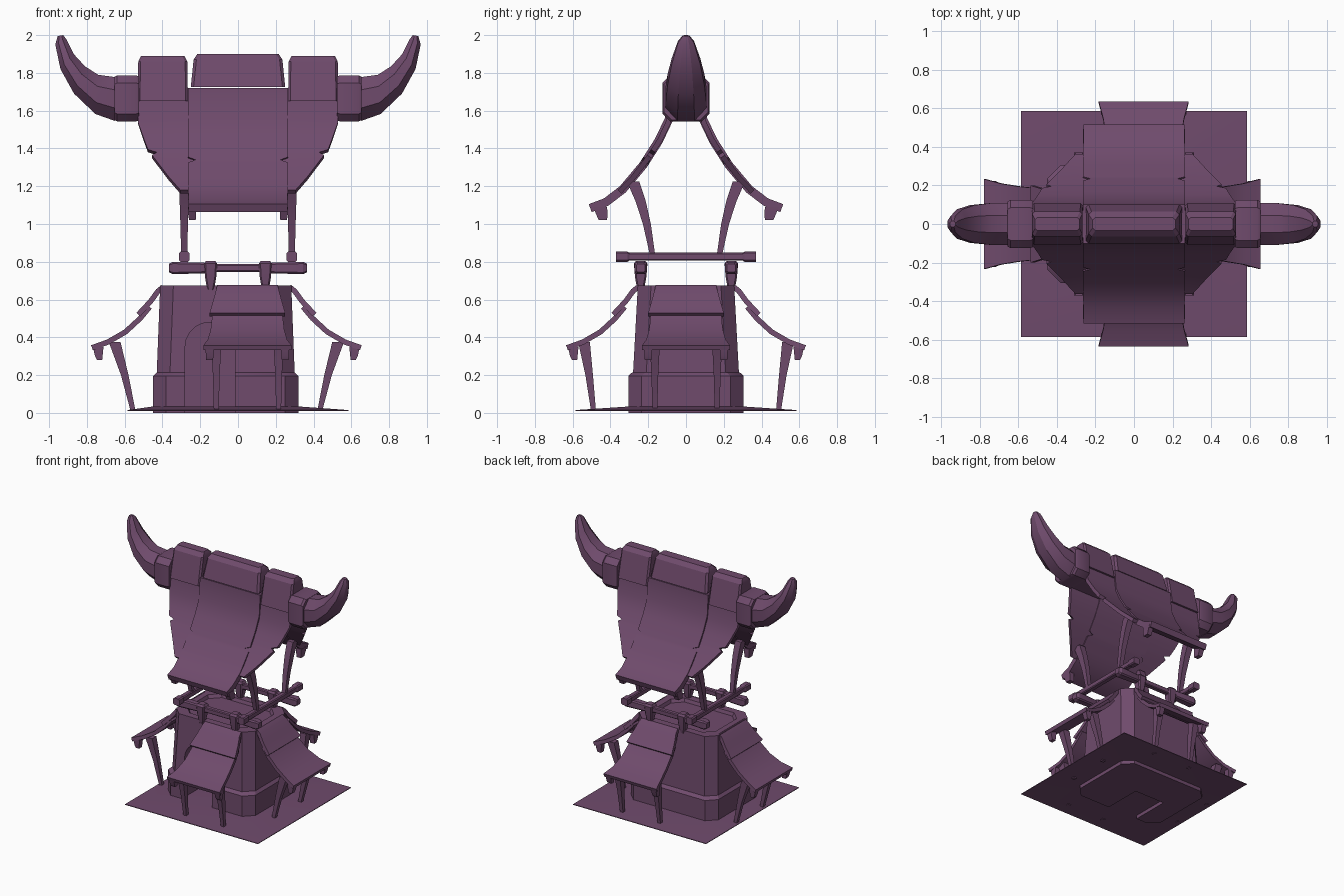
import bpy, bmesh
from math import pi, sin, cos, radians
from mathutils import Vector

cube = bpy.data.objects.get("Cube")
if cube:
    bpy.data.objects.remove(cube, do_unlink=True)

COLOUR = (0.16, 0.07, 0.151, 1)
purple = bpy.data.materials.new("dusty_purple")
purple.use_nodes = True
purple.diffuse_color = COLOUR
purple.node_tree.nodes["Principled BSDF"].inputs["Base Color"].default_value = COLOUR


def loft(name, rings, angle=0, loc=(0, 0, 0)):
    """Skin a list of equal rings and cap both ends."""
    bm = bmesh.new()
    loops = [[bm.verts.new(p) for p in ring] for ring in rings]
    n = len(loops[0])
    for a, b in zip(loops, loops[1:]):
        for i in range(n):
            j = (i + 1) % n
            bm.faces.new((a[i], a[j], b[j], b[i]))
    bm.faces.new(loops[0])
    bm.faces.new(loops[-1])
    bmesh.ops.recalc_face_normals(bm, faces=bm.faces)
    mesh = bpy.data.meshes.new(name)
    bm.to_mesh(mesh)
    bm.free()
    mesh.materials.append(purple)
    ob = bpy.data.objects.new(name, mesh)
    bpy.context.collection.objects.link(ob)
    ob.rotation_euler.z = angle
    ob.location = loc
    return ob


def octagon(a, b, c):
    """Rectangle of half sizes a, b with corners cut by c."""
    return [(a, b - c), (a - c, b), (c - a, b), (-a, b - c),
            (-a, c - b), (c - a, -b), (a - c, -b), (a, c - b)]


def stack(name, levels, cut, cx=0):
    """Chamfered block from (z, half x, half y) levels."""
    return loft(name, [[(cx + x, y, z) for x, y in octagon(a, b, min(cut, b * 0.6))]
                       for z, a, b in levels])


def beam(name, levels, angle, loc):
    """Bar along local x from (x, half thickness) levels."""
    return loft(name, [[(x, y, z) for y, z in octagon(h, h, h * 0.3)]
                       for x, h in levels], angle, loc)


def sheet(name, rows, thick, angle=0, loc=(0, 0, 0)):
    """Curved roof sheet from (out, z, x0, x1) rows, facing local -y."""
    rings = []
    for i, (out, z, x0, x1) in enumerate(rows):
        p, q = rows[max(i - 1, 0)], rows[min(i + 1, len(rows) - 1)]
        normal = Vector((p[1] - q[1], q[0] - p[0])).normalized() * thick
        o, w = out - normal.x, z - normal.y
        rings.append([(x0, -out, z), (x1, -out, z), (x1, -o, w), (x0, -o, w)])
    return loft(name, rings, angle, loc)


def leg(name, path, x, angle, loc=(0, 0, 0)):
    """Tapered curved post or bracket from (out, z, depth half, width half) rows."""
    return loft(name, [[(x + w, -o - d, z), (x - w, -o - d, z),
                        (x - w, -o + d, z), (x + w, -o + d, z)]
                       for o, z, d, w in path], angle, loc)


# Ground plate, rising slightly towards the tower
outer, inner = (-0.585, 0.585, 0.585), (-0.45, 0.32, 0.3)
loft("ground_plate", [[(a, -h, z), (b, -h, z), (b, h, z), (a, h, z)]
                      for (a, b, h), z in ((inner, 0.028), (outer, 0.01),
                                           (outer, 0.015), (inner, 0.034))])

# Tower with a plinth, a sunken top and an arched doorway
tower = stack("tower", [(0, 0.385, 0.305), (0.195, 0.385, 0.305), (0.21, 0.37, 0.29),
                        (0.215, 0.365, 0.28), (0.675, 0.347, 0.255),
                        (0.675, 0.29, 0.2), (0.65, 0.28, 0.19)], 0.07, -0.065)
arch = [(-0.28, -0.1), (-0.28, 0.35)]
arch += [(-0.148 - 0.132 * cos(t * pi / 10), 0.35 + 0.13 * sin(t * pi / 10)) for t in range(1, 10)]
arch += [(-0.016, 0.35), (-0.016, -0.1)]
cutter = loft("door_cutter", [[(x, y, z) for x, z in arch] for y in (-0.6, 0.0)])
cutter.hide_render = True
mod = tower.modifiers.new("doorway", "BOOLEAN")
mod.operation, mod.solver, mod.object = "DIFFERENCE", "EXACT", cutter
bpy.context.view_layer.objects.active = tower
bpy.ops.object.modifier_apply(modifier=mod.name)
bpy.data.objects.remove(cutter, do_unlink=True)

# Four two-tier awnings on legs, with the leg foot and head distances
awnings = [("front", 0, (0.05, -0.635, 0), -0.145, -0.095),
           ("back", pi, (0.05, 0.635, 0), -0.145, -0.095),
           ("left", pi / 2, (0.655, 0, 0), -0.222, -0.125),
           ("right", -pi / 2, (-0.778, 0, 0), -0.222, -0.125)]
for side, ang, loc, foot, head in awnings:
    upper = [(-0.375, 0.678, 0.16), (-0.345, 0.655, 0.165), (-0.305, 0.6, 0.18), (-0.24, 0.53, 0.2)]
    lower = [(-0.3, 0.57, 0.18), (-0.25, 0.51, 0.187), (-0.174, 0.44, 0.195),
             (-0.084, 0.388, 0.21), (0, 0.358, 0.233)]
    for tier, rows in (("upper", upper), ("lower", lower)):
        sheet(f"{side}_awning_{tier}", [(o, z, -w, w) for o, z, w in rows], 0.028, ang, loc)
    for s in (-1, 1):
        leg(f"{side}_awning_leg", [(foot, 0.012, 0.013, 0.013),
                                   (foot * 0.55 + head * 0.45, 0.2, 0.02, 0.018),
                                   (head, 0.375, 0.031, 0.027)], s * 0.165, ang, loc)
        leg(f"{side}_awning_bracket", [(-0.045, 0.28, 0.014, 0.018), (-0.041, 0.3, 0.02, 0.02),
                                       (-0.038, 0.35, 0.028, 0.022)], s * 0.2, ang, loc)

# Beam frame on the tower top
for s in (-1, 1):
    beam("cross_beam", [(-0.365, 0.022), (-0.345, 0.033), (-0.12, 0.026), (-0.11, 0.02),
                        (0.11, 0.02), (0.12, 0.026), (0.345, 0.033), (0.365, 0.022)],
         0, (0, s * 0.24, 0.767))
    beam("long_beam", [(-0.37, 0.027), (-0.31, 0.027), (-0.3, 0.021), (0.3, 0.021),
                       (0.31, 0.027), (0.37, 0.027)], pi / 2, (s * 0.285, 0, 0.827))
    for t in (-1, 1):
        stub = stack("frame_stub", [(0.65, 0.018, 0.018), (0.72, 0.03, 0.03),
                                    (0.79, 0.034, 0.036), (0.805, 0.025, 0.025)], 0.008)
        stub.location = (t * 0.145, s * 0.24, 0)

# Great roof: slope curve shared by the centre strip and side panels
CURVE = [(1.72, 0.1), (1.56, 0.112), (1.45, 0.165), (1.325, 0.245),
         (1.2, 0.35), (1.135, 0.435), (1.105, 0.515)]


def slope(z):
    for (z0, a), (z1, b) in zip(CURVE, CURVE[1:]):
        if z >= z1:
            return a + (b - a) * (z0 - z) / (z0 - z1)
    return CURVE[-1][1]


STRIP = [(1.72, 0.265), (1.56, 0.265), (1.45, 0.265), (1.355, 0.265), (1.34, 0.225),
         (1.325, 0.265), (1.25, 0.265), (1.2, 0.265), (1.135, 0.262), (1.105, 0.262)]
PANEL = [(1.67, 0.53), (1.54, 0.53), (1.45, 0.498), (1.395, 0.477), (1.38, 0.43),
         (1.365, 0.455), (1.25, 0.367), (1.18, 0.305)]
for side, ang in (("front", 0), ("back", pi)):
    sheet(f"{side}_roof_strip", [(slope(z), z, -w, w) for z, w in STRIP], 0.045, ang)
    for s in (-1, 1):
        sheet(f"{side}_roof_panel", [(slope(z) - 0.014, z, s * 0.2, s * w) for z, w in PANEL],
              0.028, ang)
        leg(f"{side}_roof_bracket", [(0.44, 1.02, 0.022, 0.018), (0.445, 1.05, 0.03, 0.02),
                                     (0.455, 1.09, 0.037, 0.022)], s * 0.242, ang)
        leg(f"{side}_roof_leg", [(0.178, 0.84, 0.014, 0.016), (0.207, 1.0, 0.021, 0.02),
                                 (0.24, 1.12, 0.027, 0.024), (0.28, 1.225, 0.033, 0.026)],
            s * 0.285, ang)

# Ridge core and narrow-topped ridge caps
stack("ridge_core", [(1.55, 0.535, 0.085), (1.71, 0.53, 0.07)], 0.01)
stack("centre_cap", [(1.725, 0.25, 0.1), (1.87, 0.235, 0.064), (1.9, 0.215, 0.035)], 0.015)
for s in (-1, 1):
    stack("side_cap", [(1.65, 0.133, 0.108), (1.86, 0.13, 0.064), (1.89, 0.115, 0.035)],
          0.012, s * 0.398)

    # Horn socket
    loft("horn_socket", [[(s * x, y, 1.665 + z) for y, z in octagon(0.125 - d, 0.122 - d, 0.04)]
                         for x, d in ((0.525, 0.005), (0.54, 0), (0.64, 0), (0.655, 0.008))])

    # Horn from lower edge, upper edge and half width at each ring
    horn = [((0.65, 1.545), (0.65, 1.778), 0.108), ((0.755, 1.582), (0.74, 1.79), 0.108),
            ((0.868, 1.69), (0.81, 1.835), 0.098), ((0.94, 1.82), (0.87, 1.9), 0.076),
            ((0.967, 1.95), (0.91, 1.98), 0.042), ((0.955, 1.995), (0.925, 2.0), 0.016)]
    rings = []
    for lo, up, wide in horn:
        lo, up = Vector(lo), Vector(up)
        ring = []
        for k in range(8):
            t = (k + 0.5) * pi / 4
            c = (lo + up) / 2 + (up - lo) / 2 * sin(t) * 1.08
            ring.append((s * c.x, wide * cos(t) * 1.08, min(c.y, 2)))
        rings.append(ring)
    loft("horn", rings)

# Soften gentle bends, keep hard edges
bpy.ops.object.select_all(action="DESELECT")
for ob in bpy.context.collection.objects:
    if ob.type == "MESH" and purple.name in ob.data.materials:
        ob.select_set(True)
bpy.context.view_layer.objects.active = tower
bpy.ops.object.shade_smooth_by_angle(angle=radians(30))
